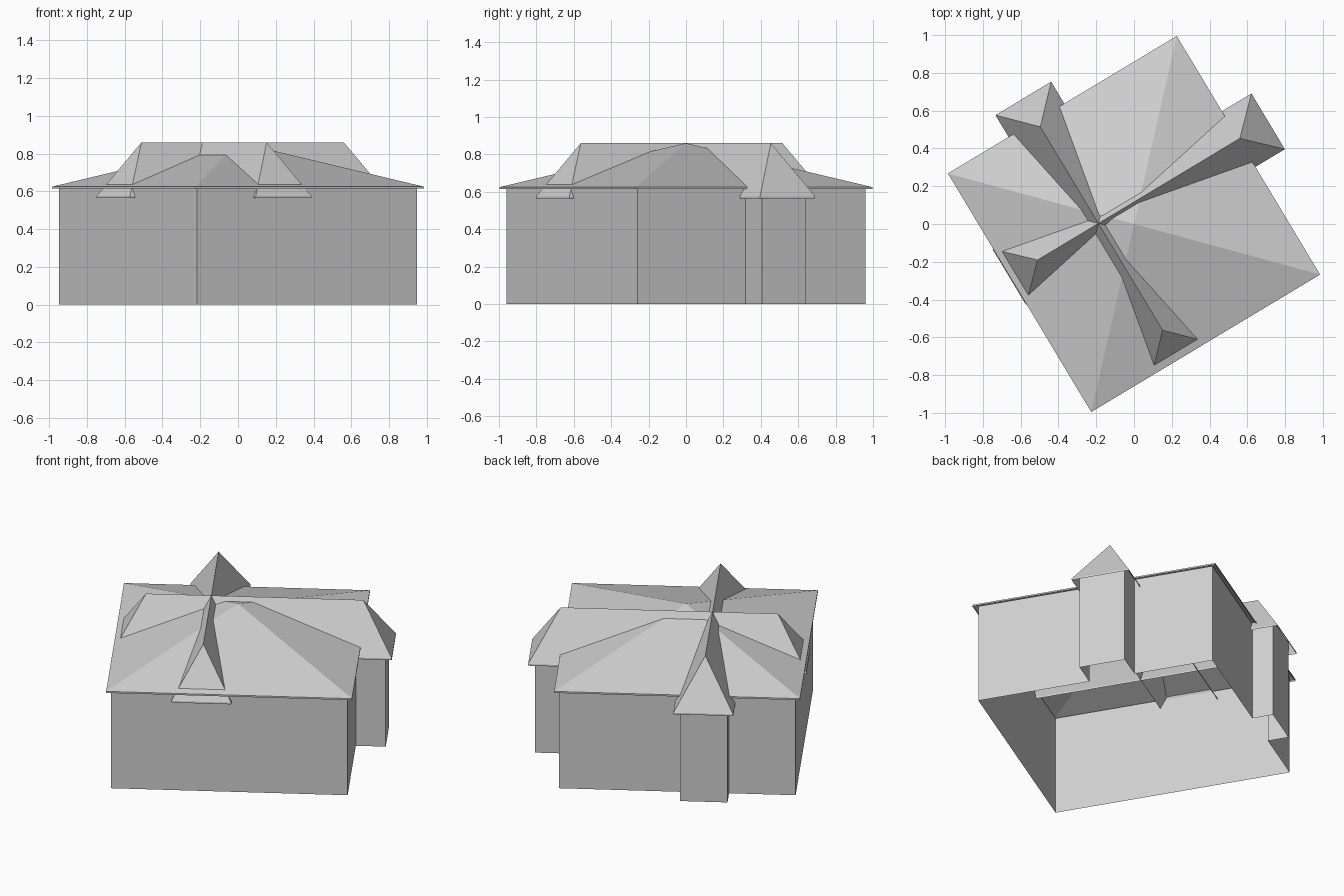
import bpy, bmesh, math

cube = bpy.data.objects.get("Cube")
if cube:
    bpy.data.objects.remove(cube, do_unlink=True)

TURN = math.radians(31)      # the house stands turned on its plot
PEAK = 0.86

grey = bpy.data.materials.new("plain_grey")
grey.use_nodes = True
colour = (0.63, 0.63, 0.63, 1)
grey.diffuse_color = colour
grey.node_tree.nodes["Principled BSDF"].inputs["Base Color"].default_value = colour


def finish(name, bm):
    bmesh.ops.remove_doubles(bm, verts=bm.verts, dist=1e-5)
    bmesh.ops.recalc_face_normals(bm, faces=bm.faces)
    mesh = bpy.data.meshes.new(name)
    bm.to_mesh(mesh)
    bm.free()
    mesh.materials.append(grey)
    obj = bpy.data.objects.new(name, mesh)
    obj.rotation_euler.z = TURN
    bpy.context.collection.objects.link(obj)
    return obj


def band(bm, outline, low, high):
    """Open vertical band that follows a closed outline."""
    bottom = [bm.verts.new((x, y, low)) for x, y in outline]
    top = [bm.verts.new((x, y, high)) for x, y in outline]
    for i in range(len(outline)):
        j = (i + 1) % len(outline)
        bm.faces.new((bottom[i], bottom[j], top[j], top[i]))
    return top


def hip_roof(name, start, end, middle, half, inset, eave, swap=False):
    """Hollow hip roof along x (or y if swapped) with a thin eave edge."""
    bm = bmesh.new()
    flip = (lambda a, b: (b, a)) if swap else (lambda a, b: (a, b))
    outline = [flip(a, b) for a, b in ((start, middle - half), (end, middle - half),
                                       (end, middle + half), (start, middle + half))]
    a, b, c, d = band(bm, outline, eave - 0.01, eave)
    near = bm.verts.new((*flip(start + inset, middle), PEAK))
    if end - start - 2 * inset < 0.001:
        far = near
    else:
        far = bm.verts.new((*flip(end - inset, middle), PEAK))
    for corners in ((a, b, far, near), (b, c, far), (c, d, near, far), (d, a, near)):
        bm.faces.new(list(dict.fromkeys(corners)))
    return finish(name, bm)


# Walls: a square house with one bay on the side and one on the back
W, D = 0.68, 0.71
BAY = 0.137
RIDGE_X, RIDGE_Y = -0.16, 0.10
SIDE, BACK = 0.852, 0.835
walls = bmesh.new()
band(walls, [(-W, -D), (W, -D),
             (W, RIDGE_Y - BAY), (SIDE, RIDGE_Y - BAY),
             (SIDE, RIDGE_Y + BAY), (W, RIDGE_Y + BAY),
             (W, D),
             (RIDGE_X + BAY, D), (RIDGE_X + BAY, BACK),
             (RIDGE_X - BAY, BACK), (RIDGE_X - BAY, D),
             (-W, D)], 0, 0.625)
finish("walls", walls)

# Broad low main roof and the two steep roofs that cross it
hip_roof("main_roof", -0.707, 0.707, 0, 0.737, 0.707, 0.625)
hip_roof("side_cross_roof", -0.711, 0.889, RIDGE_Y, 0.172, 0.175, 0.575)
hip_roof("back_cross_roof", -0.735, 0.872, RIDGE_X, 0.172, 0.175, 0.575, swap=True)
